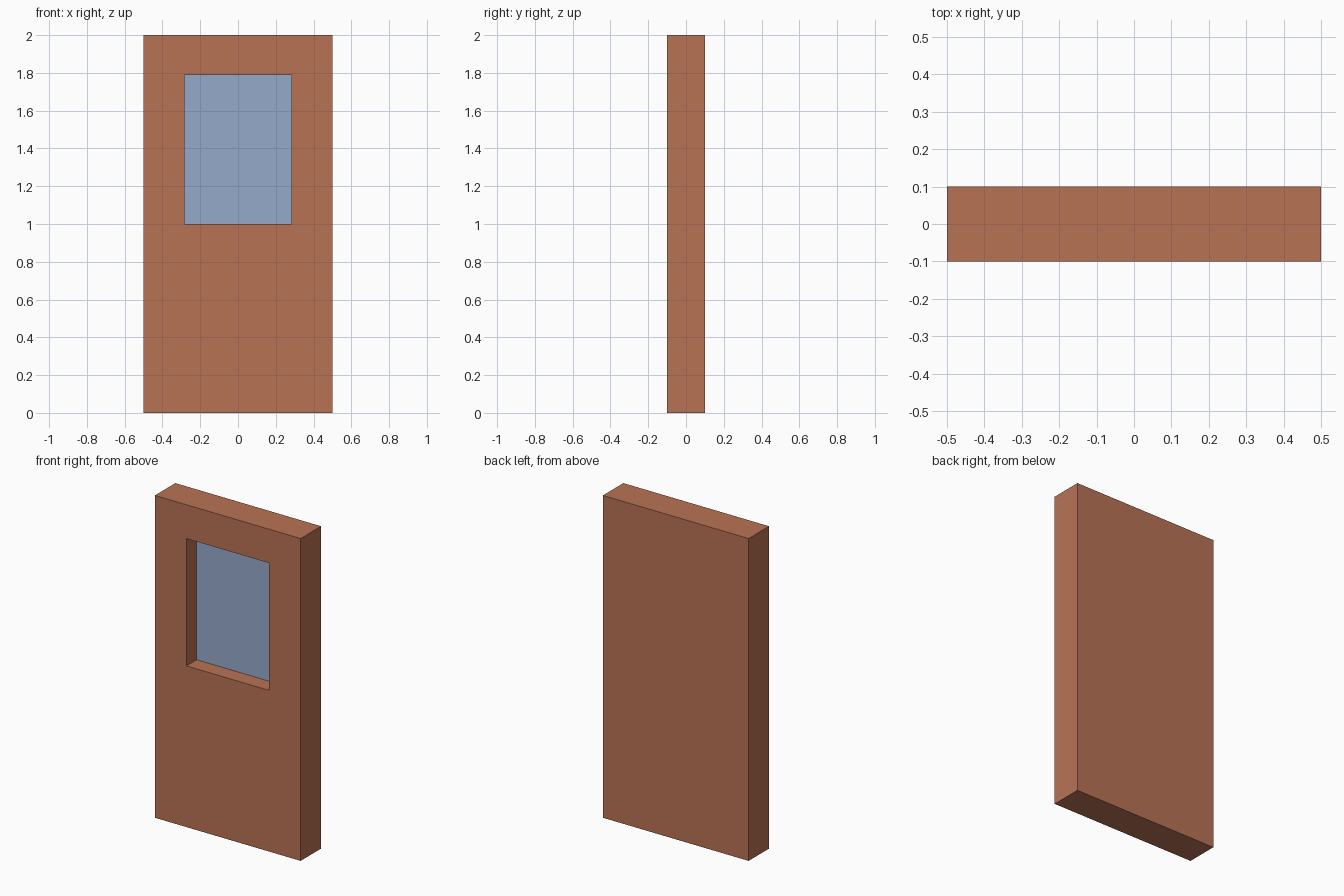
import bpy, bmesh

if "Cube" in bpy.data.objects:
    bpy.data.objects.remove(bpy.data.objects["Cube"])


def material(name, rgb):
    m = bpy.data.materials.new(name)
    m.diffuse_color = (*rgb, 1.0)
    m.use_nodes = True
    m.node_tree.nodes["Principled BSDF"].inputs["Base Color"].default_value = m.diffuse_color
    return m


brown = material("terracotta brown", (0.479, 0.171, 0.091))
blue = material("glass blue", (0.301, 0.402, 0.597))

W, T, H = 0.5, 0.1, 2.0             # half width, half thickness, height
WX, Z0, Z1 = 0.284, 1.0, 1.79       # window half width, sill and head
RECESS_Y = 0.0                      # glass sits halfway into the slab


def ring(bm, x, y, z0, z1):
    return [bm.verts.new(p) for p in ((-x, y, z0), (x, y, z0), (x, y, z1), (-x, y, z1))]


# Door slab with a window recess: loops from back, over the front, into the recess
bm = bmesh.new()
loops = [ring(bm, W, T, 0, H), ring(bm, W, -T, 0, H),
         ring(bm, WX, -T, Z0, Z1), ring(bm, WX, RECESS_Y, Z0, Z1)]
for a, b in zip(loops, loops[1:]):
    for i in range(4):
        j = (i + 1) % 4
        bm.faces.new((a[i], a[j], b[j], b[i]))
bm.faces.new(loops[0])
glass = bm.faces.new(loops[-1])
glass.material_index = 1            # window pane
bmesh.ops.recalc_face_normals(bm, faces=bm.faces)

mesh = bpy.data.meshes.new("door")
bm.to_mesh(mesh)
bm.free()
mesh.materials.append(brown)
mesh.materials.append(blue)
bpy.context.collection.objects.link(bpy.data.objects.new("door", mesh))
